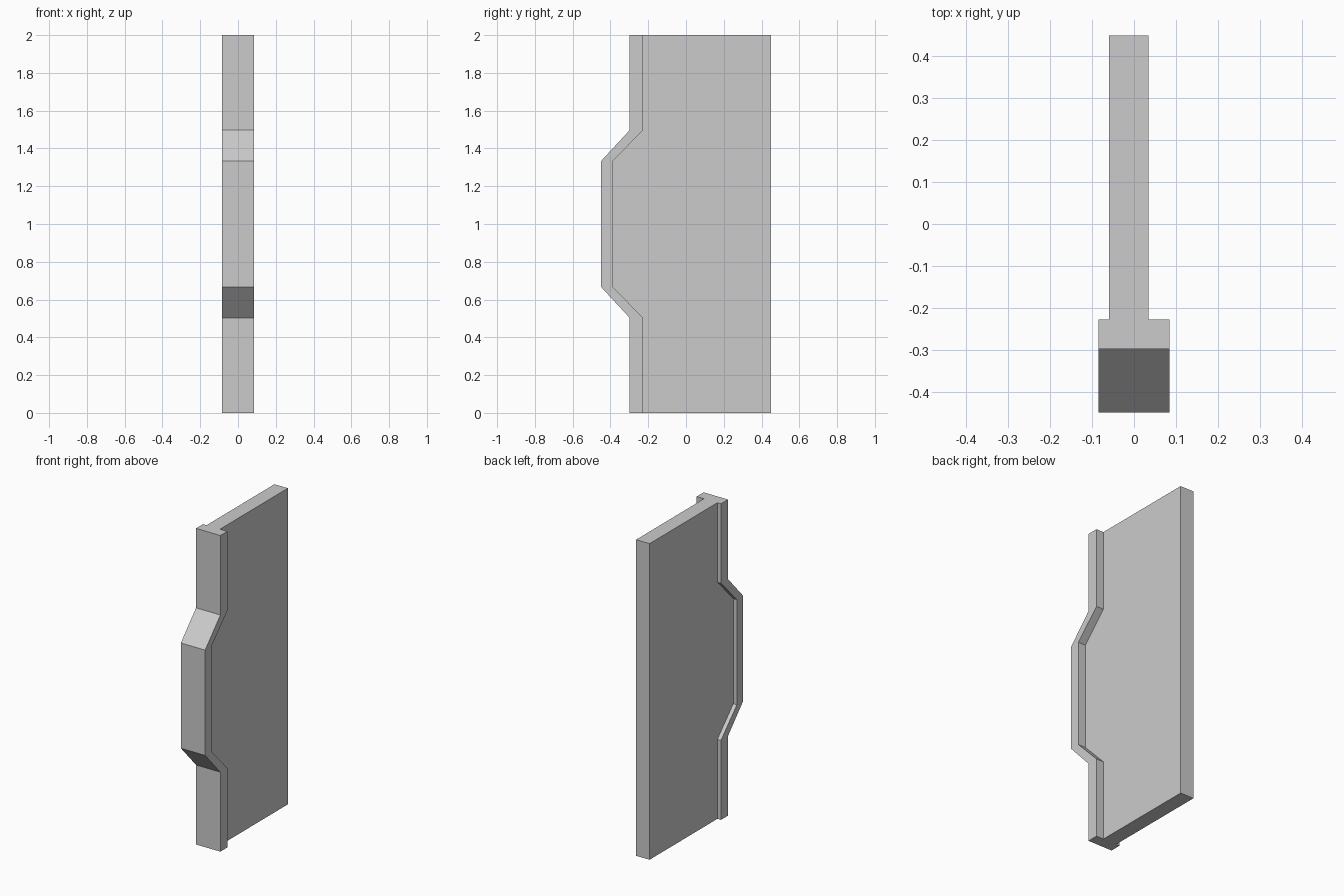
import bpy
import bmesh

if "Cube" in bpy.data.objects:
    bpy.data.objects.remove(bpy.data.objects["Cube"])

HALF_TRIM = 0.085              # half width of the front edge trim
PANEL_L, PANEL_R = -0.06, 0.034  # side faces of the panel
BACK = 0.45

# Levels up the panel: height, front of trim, back of trim
lower = [(0.0, -0.298, -0.228), (0.503, -0.298, -0.228), (0.667, -0.45, -0.387)]
levels = lower + [(2.0 - z, f, b) for z, f, b in reversed(lower)]


def section(bm, z, front, inner):
    """T-shaped cross-section: wide trim in front, thin panel behind."""
    outline = [(-HALF_TRIM, front), (HALF_TRIM, front), (HALF_TRIM, inner),
               (PANEL_R, inner), (PANEL_R, BACK), (PANEL_L, BACK),
               (PANEL_L, inner), (-HALF_TRIM, inner)]
    return [bm.verts.new((x, y, z)) for x, y in outline]


# Panel and trim lofted as one solid
bm = bmesh.new()
rings = [section(bm, *level) for level in levels]
for low, high in zip(rings, rings[1:]):
    for i in range(len(low)):
        j = (i + 1) % len(low)
        bm.faces.new((low[i], low[j], high[j], high[i]))
bm.faces.new(list(reversed(rings[0])))
bm.faces.new(rings[-1])

# Merge the flat sides and back into single faces
bmesh.ops.dissolve_limit(bm, angle_limit=0.01, verts=bm.verts[:], edges=bm.edges[:])
bmesh.ops.recalc_face_normals(bm, faces=bm.faces[:])

mesh = bpy.data.meshes.new("trimmed_panel")
bm.to_mesh(mesh)
bm.free()
panel = bpy.data.objects.new("trimmed_panel", mesh)
bpy.context.collection.objects.link(panel)
